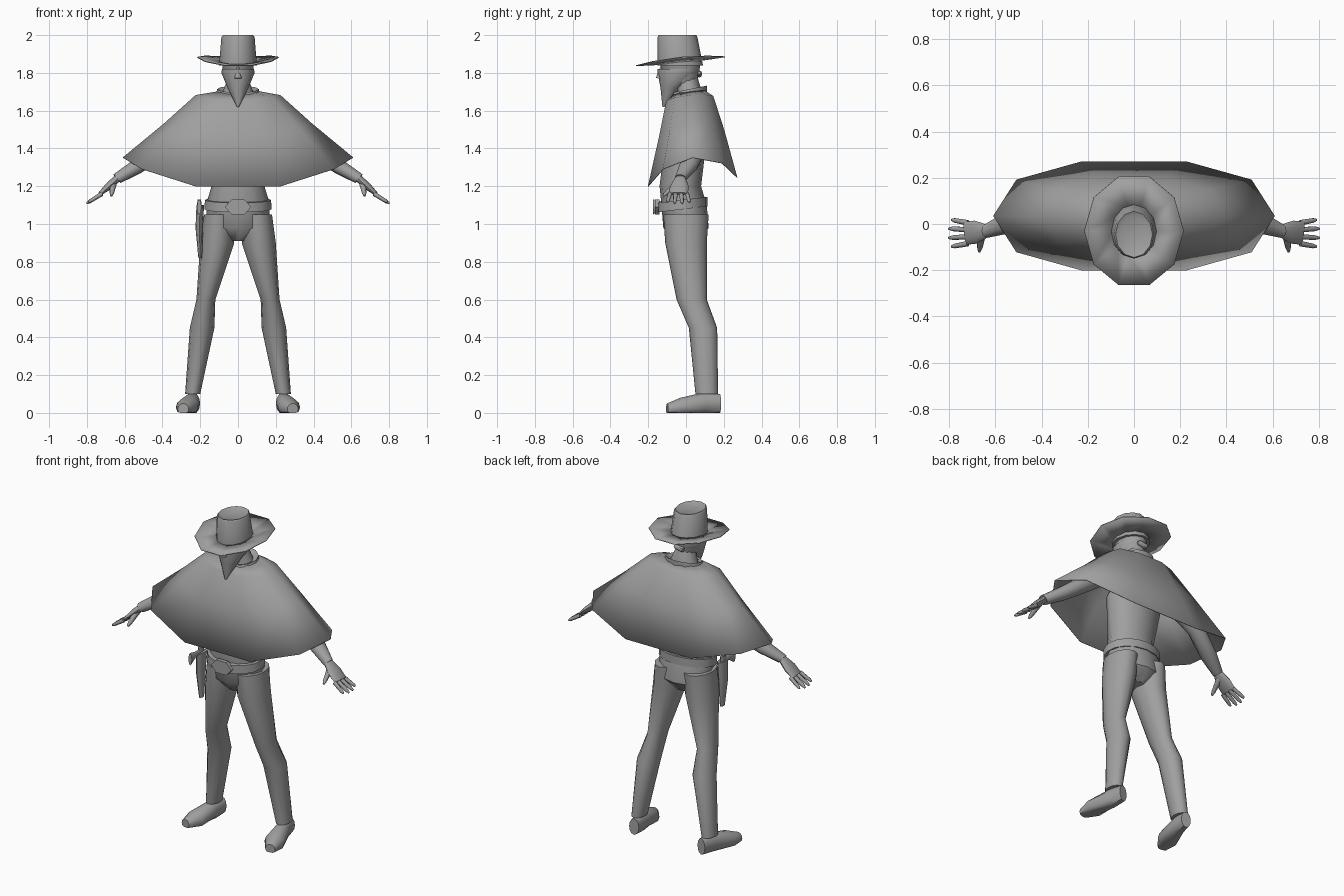
import bpy, bmesh, math
from mathutils import Vector

cube = bpy.data.objects.get("Cube")
if cube:
    bpy.data.objects.remove(cube, do_unlink=True)

grey = bpy.data.materials.new("plain grey")
grey.use_nodes = True
grey.diffuse_color = (0.35, 0.35, 0.35, 1)
grey.node_tree.nodes["Principled BSDF"].inputs["Base Color"].default_value = grey.diffuse_color

UP = Vector((0, 0, 1))
FORWARD = Vector((0, -1, 0))


def soften(value, power):
    """Bend a sine or cosine so that an ellipse becomes boxier."""
    return math.copysign(abs(value) ** power, value)


def build_object(name, bm, sharp_angle):
    """Turn a bmesh into a smooth shaded, coloured object."""
    bmesh.ops.recalc_face_normals(bm, faces=bm.faces)
    mesh = bpy.data.meshes.new(name)
    bm.to_mesh(mesh)
    bm.free()
    mesh.materials.append(grey)
    obj = bpy.data.objects.new(name, mesh)
    bpy.context.collection.objects.link(obj)
    bpy.ops.object.select_all(action="DESELECT")
    obj.select_set(True)
    bpy.context.view_layer.objects.active = obj
    bpy.ops.object.shade_smooth_by_angle(angle=math.radians(sharp_angle))
    return obj


def tube(name, stations, direction=UP, sides=12, power=1, curl=0, slope=0,
         caps=True, mirror=False, thickness=0, sharp_angle=45):
    """Skin ellipses (centre, width, depth) that lie square to a direction.

    Curl raises the points towards the sides, slope raises them towards the back.
    """
    along = Vector(direction).normalized()
    across = along.cross(UP)
    if across.length < 0.1:
        across = Vector((1, 0, 0))
    across.normalize()
    other = along.cross(across)
    bm = bmesh.new()
    loops = []
    for centre, width, depth in stations:
        loop = []
        for i in range(sides):
            turn = math.tau * i / sides
            point = Vector(centre)
            point += across * width * soften(math.cos(turn), power)
            point += other * depth * soften(math.sin(turn), power)
            point.z += curl * point.x ** 2 + slope * point.y
            point.z = max(point.z, 0)
            loop.append(bm.verts.new(point))
        loops.append(loop)
    for lower, upper in zip(loops, loops[1:]):
        for i in range(sides):
            j = (i + 1) % sides
            bm.faces.new((lower[i], lower[j], upper[j], upper[i]))
    if caps:
        bm.faces.new(loops[0])
        bm.faces.new(loops[-1])
    obj = build_object(name, bm, sharp_angle)
    if thickness:
        obj.modifiers.new("thickness", "SOLIDIFY").thickness = thickness
    if mirror:
        obj.modifiers.new("mirror", "MIRROR")
    return obj


def round_tube(name, start, end, start_radius, end_radius, **options):
    """A tapering limb with a rounded tip."""
    start, end = Vector(start), Vector(end)
    near_tip = start.lerp(end, 0.8)
    tube(name, [(start, start_radius, start_radius),
                (near_tip, end_radius, end_radius),
                (end, end_radius / 2, end_radius / 2)],
         end - start, sides=8, **options)


# Torso, from crotch to neck
tube("torso", [
    ((0, 0, .91), .05, .06),
    ((0, 0, .98), .16, .12),
    ((0, -.01, 1.1), .17, .12),
    ((0, -.03, 1.2), .14, .11),
    ((0, 0, 1.45), .18, .11),
    ((0, .03, 1.65), .1, .07),
    ((0, 0, 1.78), .05, .06)])

# Trouser legs: hip, thigh, knee, calf, ankle
tube("legs", [
    ((.1, 0, 1.05), .08, .12),
    ((.11, 0, .9), .09, .11),
    ((.17, .03, .6), .05, .08),
    ((.19, .09, .45), .065, .075),
    ((.24, .11, .1), .04, .06)], mirror=True)

# Shoes, turned outwards
tube("shoes", [
    ((.23, .18, .05), .03, .05),
    ((.24, .1, .05), .04, .06),
    ((.27, -.03, .03), .06, .05),
    ((.29, -.1, .02), .03, .03)], FORWARD + Vector((.2, 0, 0)), mirror=True)

# Sleeves: shoulder, elbow, forearm, wrist
wrist = Vector((.64, -.03, 1.24))
knuckles = Vector((.73, -.04, 1.16))
reach = knuckles - wrist
tube("sleeves", [
    ((.15, .03, 1.6), .07, .06),
    ((.4, .06, 1.4), .05, .05),
    ((.54, .01, 1.3), .05, .04),
    (wrist, .03, .03)], reach, mirror=True)

# Hands with four fingers and a thumb
tube("palms", [
    (wrist, .03, .02),
    (wrist.lerp(knuckles, .5), .05, .02),
    (knuckles, .05, .01)], reach, mirror=True)
for i, finger in enumerate(("index", "middle", "ring", "little")):
    spread = i - 1.5
    base = knuckles + Vector((-.01, spread * .03, 0))
    length = 1.1 - abs(spread) / 7
    tip = base + Vector((.08, spread / 100, -.05)) * length
    round_tube(finger + "_fingers", base, tip, .012, .01, mirror=True)
round_tube("thumbs", wrist.lerp(knuckles, .2), (.67, -.12, 1.15), .02, .012, mirror=True)

# Cape: hem, chest, shoulders, neck
tube("cape", [
    ((0, .035, 1.2), .61, .247),
    ((0, .03, 1.47), .39, .18),
    ((0, .02, 1.66), .225, .13),
    ((0, .02, 1.7), .09, .08)],
    sides=10, power=.85, curl=.4, slope=.1, caps=False, thickness=.004, sharp_angle=60)

# Rolled collar
tube("collar", [
    ((0, .01, 1.66), .125, .1),
    ((0, .02, 1.71), .11, .09),
    ((0, .02, 1.69), .07, .06)], slope=.2)

# Head, and a scarf over the face that hangs down to a point
tube("head", [
    ((0, -.01, 1.73), .05, .06),
    ((0, -.03, 1.8), .08, .1),
    ((0, -.03, 1.88), .085, .11)])
tube("face_scarf", [
    ((0, -.12, 1.62), .005, .005),
    ((0, -.08, 1.72), .055, .055),
    ((0, -.04, 1.8), .088, .11),
    ((0, -.04, 1.82), .085, .11)])
round_tube("nose", (0, -.14, 1.77), (0, -.13, 1.83), .02, .01)
round_tube("scarf_knot", (-.03, .07, 1.79), (.03, .07, 1.8), .015, .015)

# Hat: brim turned up at the sides, tall crown with a sunken top
tube("hat_brim", [
    ((0, -.03, 1.86), .09, .11),
    ((0, -.03, 1.865), .215, .247)],
    sides=10, curl=.5, slope=.1, caps=False, thickness=.005)
tube("hat_crown", [
    ((0, -.03, 1.84), .1, .12),
    ((0, -.045, 1.99), .088, .105),
    ((0, -.045, 2), .08, .1),
    ((0, -.045, 1.99), .06, .08)])

# Belt and buckle
tube("belt", [
    ((0, -.02, 1.08), .178, .135),
    ((0, -.02, 1.13), .175, .135)], slope=.12, sides=16)
tube("buckle", [
    ((0, -.14, 1.09), .07, .045),
    ((0, -.165, 1.09), .07, .045)], FORWARD, sides=6)

# Holster and pistol on the right hip
tube("holster", [
    ((-.2, -.07, .82), .01, .02),
    ((-.205, -.07, .98), .02, .04),
    ((-.2, -.07, 1.1), .02, .045)], sides=8)
tube("pistol_body", [
    ((-.205, -.07, 1.04), .014, .03),
    ((-.205, -.07, 1.13), .01, .025)], sides=8)
tube("pistol_grip", [
    ((-.205, -.07, 1.1), .01, .02),
    ((-.205, -.13, 1.1), .01, .02),
    ((-.205, -.175, 1.09), .012, .04)], FORWARD, sides=8)
